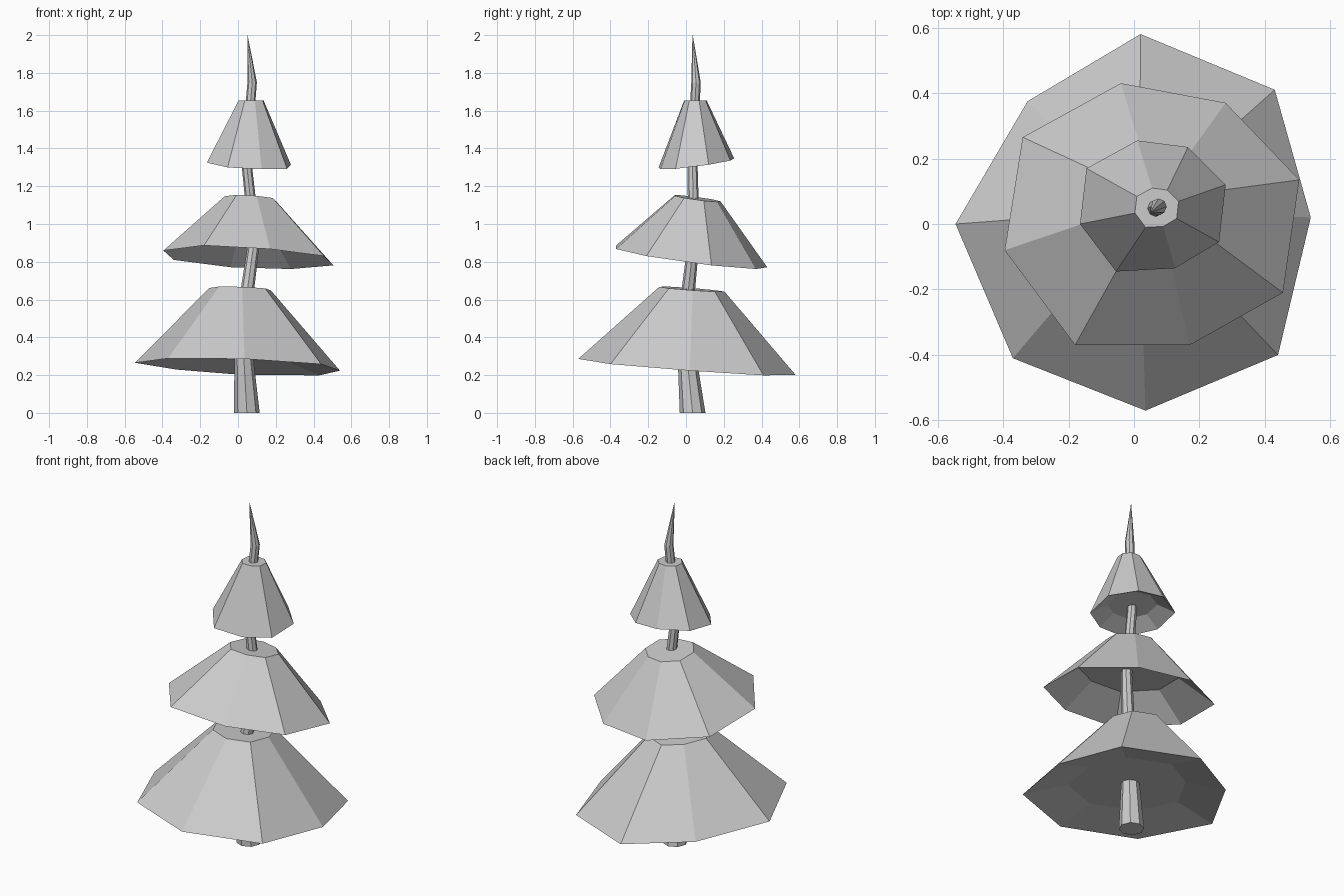
import bpy
import bmesh
from mathutils import Vector
from math import cos, sin, tau

cube = bpy.data.objects.get("Cube")
if cube:
    bpy.data.objects.remove(cube)

GREY = (0.6, 0.6, 0.6, 1)
grey = bpy.data.materials.new("plain grey")
grey.use_nodes = True
grey.diffuse_color = GREY
grey.node_tree.nodes["Principled BSDF"].inputs["Base Color"].default_value = GREY


def loft(name, rings):
    """Skin a closed solid through rings that share a vertex count."""
    bm = bmesh.new()
    loops = [[bm.verts.new(p) for p in ring] for ring in rings]
    for low, high in zip(loops, loops[1:]):
        for i in range(len(low)):
            j = (i + 1) % len(low)
            bm.faces.new((low[i], low[j], high[j], high[i]))
    bm.faces.new(loops[0][::-1])
    bm.faces.new(loops[-1])
    bmesh.ops.recalc_face_normals(bm, faces=bm.faces)
    mesh = bpy.data.meshes.new(name)
    bm.to_mesh(mesh)
    bm.free()
    mesh.materials.append(grey)
    obj = bpy.data.objects.new(name, mesh)
    bpy.context.collection.objects.link(obj)


def tier(name, rim, height, slope, recess, top, top_tilt):
    """Tilted skirt: recessed underside, rim, and a small capped top."""
    rim = [Vector((x, y, height + slope[0] * x + slope[1] * y)) for x, y in rim]
    centre = sum(rim, Vector()) / len(rim)
    under = [centre + (p - centre) * 0.58 + Vector((0, 0, recess)) for p in rim]
    crown = []
    for p in rim:
        offset = (p - centre) * 0.3
        offset.z *= top_tilt
        crown.append(Vector(top) + offset)
    loft(name, [under, rim, crown])


# Three skirts of branches
tier("lower_branches",
     [(.02, .58), (-.325, .375), (-.545, 0), (-.37, -.41),
      (.035, -.57), (.44, -.4), (.54, .02), (.43, .41)],
     .245, (-.037, -.074), .055, (.02, .03, .655), 1)
tier("middle_branches",
     [(-.04, .43), (-.34, .265), (-.395, -.08), (-.18, -.37),
      (.17, -.37), (.455, -.21), (.505, .135), (.28, .37)],
     .827, (-.055, -.135), .14, (.065, .06, 1.135), 1)
tier("upper_branches",
     [(.01, .255), (-.145, .17), (-.165, 0), (-.055, -.145),
      (.125, -.135), (.26, -.055), (.28, .12), (.165, .235)],
     1.315, (-.06, .13), .05, (.07, .05, 1.653), 0)

# Crooked trunk running up to a sharp tip: x, y, z, radius
path = [(.047, .035, 0, .068), (.022, -.01, .45, .04), (.088, .043, .93, .03),
        (.042, .033, 1.35, .027), (.075, .053, 1.75, .025), (.05, .035, 2, .001)]
SIDES = 8
loft("trunk", [[(x + r * cos(tau * i / SIDES), y + r * sin(tau * i / SIDES), z)
                for i in range(SIDES)] for x, y, z, r in path])
